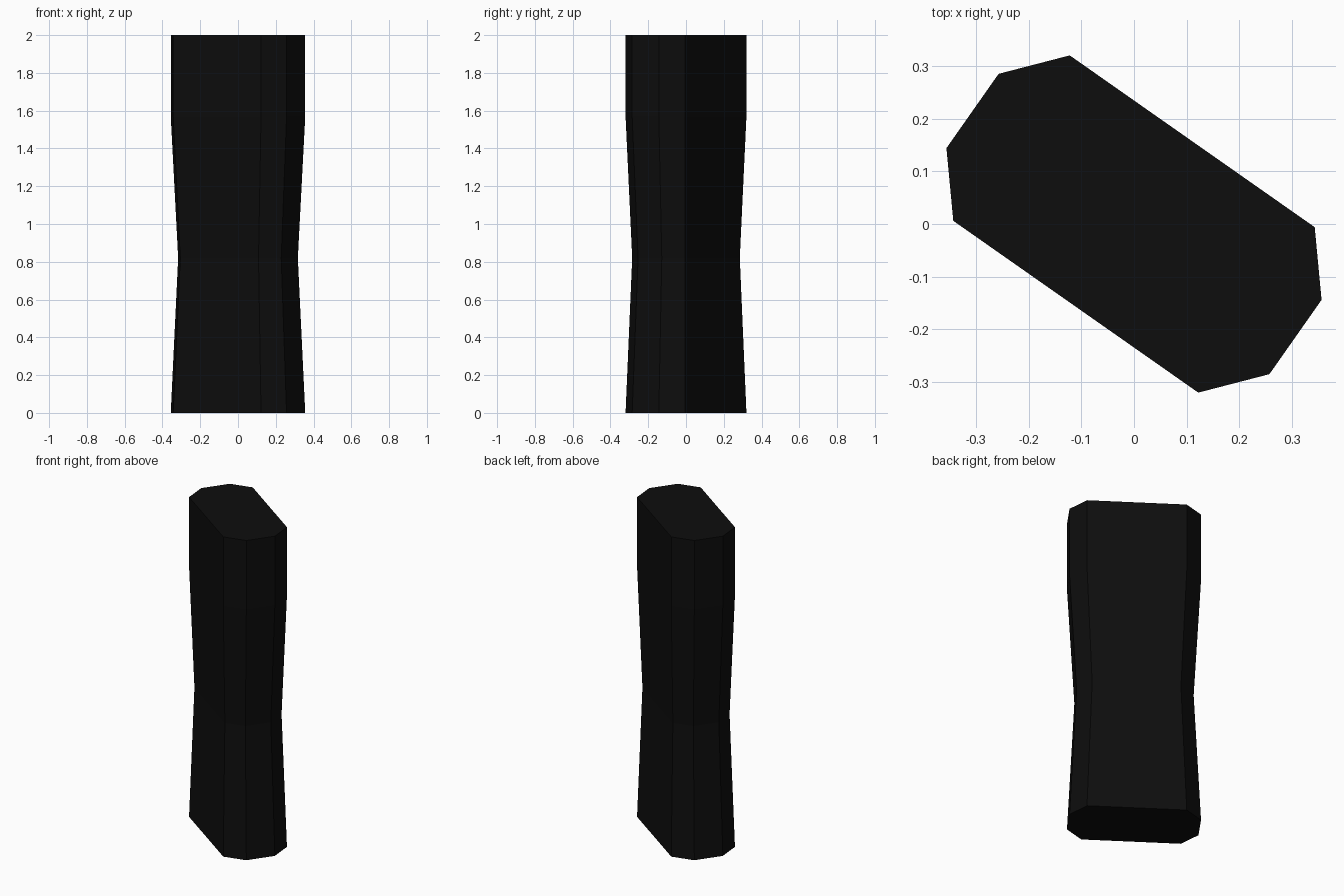
import bpy, bmesh

if "Cube" in bpy.data.objects:
    bpy.data.objects.remove(bpy.data.objects["Cube"])

# Half of the chamfered cross-section; the other half is its 180 degree turn
half = [(-0.122, 0.32), (-0.257, 0.285), (-0.356, 0.144), (-0.343, 0.006)]
outline = half + [(-x, -y) for x, y in half]

# Height and scale of each ring: a narrow waist between base and head
rings = [(0.0, 1.0), (0.82, 0.89), (1.57, 1.0), (2.0, 1.0)]

bm = bmesh.new()
loops = [[bm.verts.new((x * s, y * s, z)) for x, y in outline] for z, s in rings]
n = len(outline)

# Side walls
for low, high in zip(loops, loops[1:]):
    for i in range(n):
        j = (i + 1) % n
        bm.faces.new((low[i], low[j], high[j], high[i]))

# Flat ends
bm.faces.new(loops[0][::-1])
bm.faces.new(loops[-1])
bmesh.ops.recalc_face_normals(bm, faces=bm.faces)

mesh = bpy.data.meshes.new("waisted_pillar")
bm.to_mesh(mesh)
bm.free()
pillar = bpy.data.objects.new("waisted_pillar", mesh)
bpy.context.collection.objects.link(pillar)

# Near-black finish
black = bpy.data.materials.new("black")
black.diffuse_color = (0.004, 0.004, 0.004, 1)
black.use_nodes = True
black.node_tree.nodes["Principled BSDF"].inputs["Base Color"].default_value = black.diffuse_color
mesh.materials.append(black)
